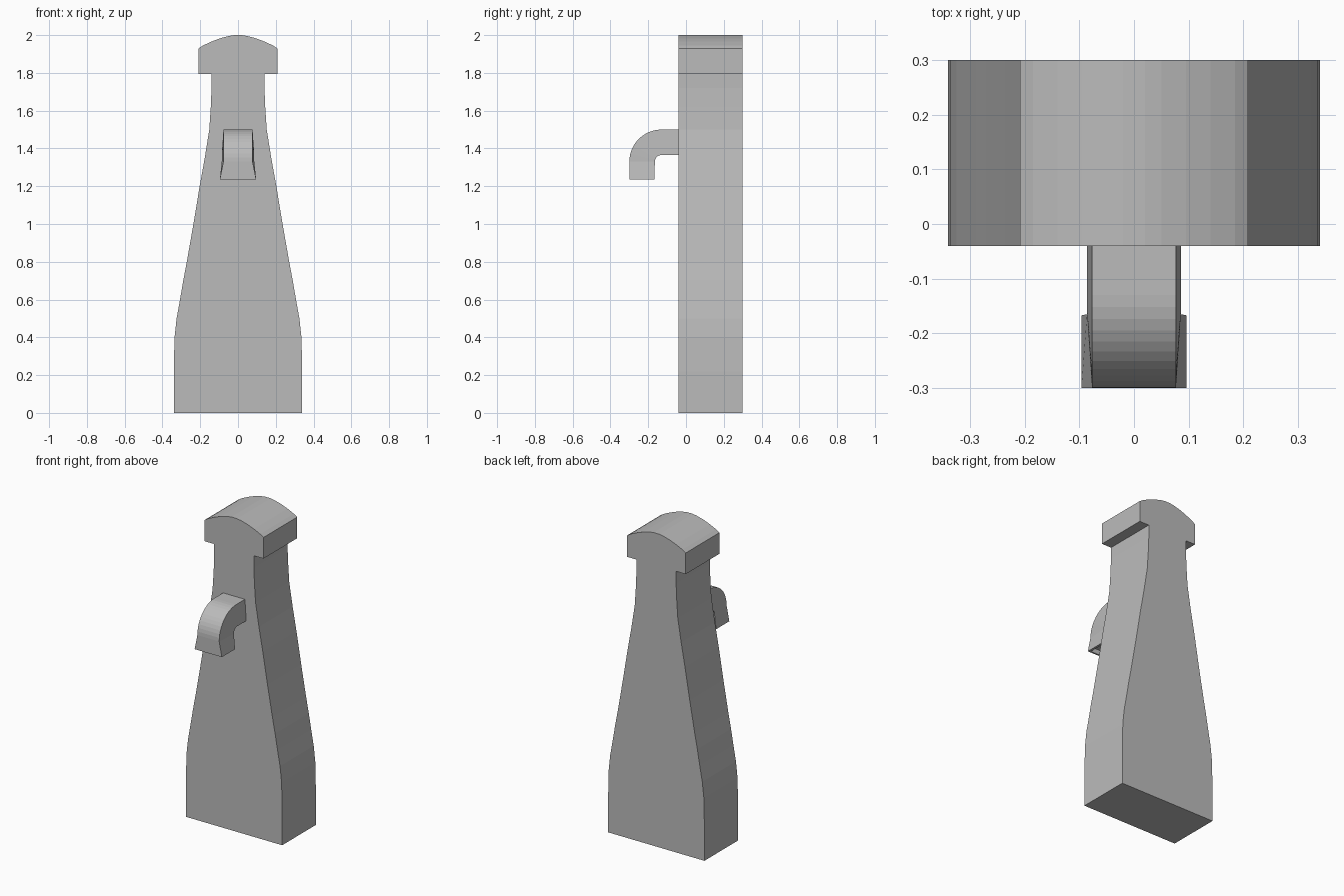
import bpy, bmesh, math

if "Cube" in bpy.data.objects:
    bpy.data.objects.remove(bpy.data.objects["Cube"])

grey = bpy.data.materials.new("plain grey")
grey.diffuse_color = (0.5, 0.5, 0.5, 1)
grey.use_nodes = True
grey.node_tree.nodes["Principled BSDF"].inputs["Base Color"].default_value = grey.diffuse_color


def finish(bm, name):
    bmesh.ops.recalc_face_normals(bm, faces=bm.faces[:])
    mesh = bpy.data.meshes.new(name)
    bm.to_mesh(mesh)
    bm.free()
    mesh.materials.append(grey)
    obj = bpy.data.objects.new(name, mesh)
    bpy.context.collection.objects.link(obj)
    return obj


# Tapered body with domed cap: half profile (x, z), mirrored and extruded in y
half = [(0.34, 0), (0.34, 0.22), (0.336, 0.4), (0.325, 0.5), (0.307, 0.6),
        (0.29, 0.7), (0.271, 0.8), (0.236, 1.0), (0.203, 1.2), (0.176, 1.35),
        (0.152, 1.5), (0.144, 1.62), (0.14, 1.72), (0.14, 1.795),
        (0.208, 1.795), (0.208, 1.93), (0.185, 1.945), (0.14, 1.966),
        (0.095, 1.983), (0.05, 1.995), (0.02, 2.0)]
outline = half + [(-x, z) for x, z in reversed(half)]
bm = bmesh.new()
face = bm.faces.new([bm.verts.new((x, -0.04, z)) for x, z in outline])
ext = bmesh.ops.extrude_face_region(bm, geom=[face], use_keep_orig=True)
for v in ext["geom"]:
    if isinstance(v, bmesh.types.BMVert):
        v.co.y = 0.30
finish(bm, "body")

# Spout: four-sided sections (outer y, z / inner y, z / half widths)
# running out of the body, round a bend, then down to a flared mouth
cy, cz, r_out, r_in, steps = -0.13, 1.33, 0.17, 0.035, 12
stations = [((-0.03, 1.5), (-0.03, 1.365), 0.077, 0.086)]
for i in range(steps + 1):
    a = math.pi / 2 * (1 + i / steps)
    c, s = math.cos(a), math.sin(a)
    stations.append(((cy + r_out * c, cz + r_out * s),
                     (cy + r_in * c, cz + r_in * s), 0.077, 0.086))
stations.append(((-0.30, 1.235), (-0.167, 1.235), 0.096, 0.096))
bm = bmesh.new()
rings = []
for (oy, oz), (iy, iz), wo, wi in stations:
    rings.append([bm.verts.new(p) for p in
                  ((-wo, oy, oz), (wo, oy, oz), (wi, iy, iz), (-wi, iy, iz))])
for a, b in zip(rings, rings[1:]):
    for k in range(4):
        n = (k + 1) % 4
        bm.faces.new((a[k], a[n], b[n], b[k]))
bm.faces.new(rings[0])
mouth = bm.faces.new(rings[-1])
bmesh.ops.recalc_face_normals(bm, faces=bm.faces[:])

# Shallow recess in the mouth
bmesh.ops.inset_region(bm, faces=[mouth], thickness=0.015)
for v in mouth.verts:
    v.co.x *= 0.96
bmesh.ops.inset_region(bm, faces=[mouth], thickness=0.001, depth=-0.03)
finish(bm, "spout")
